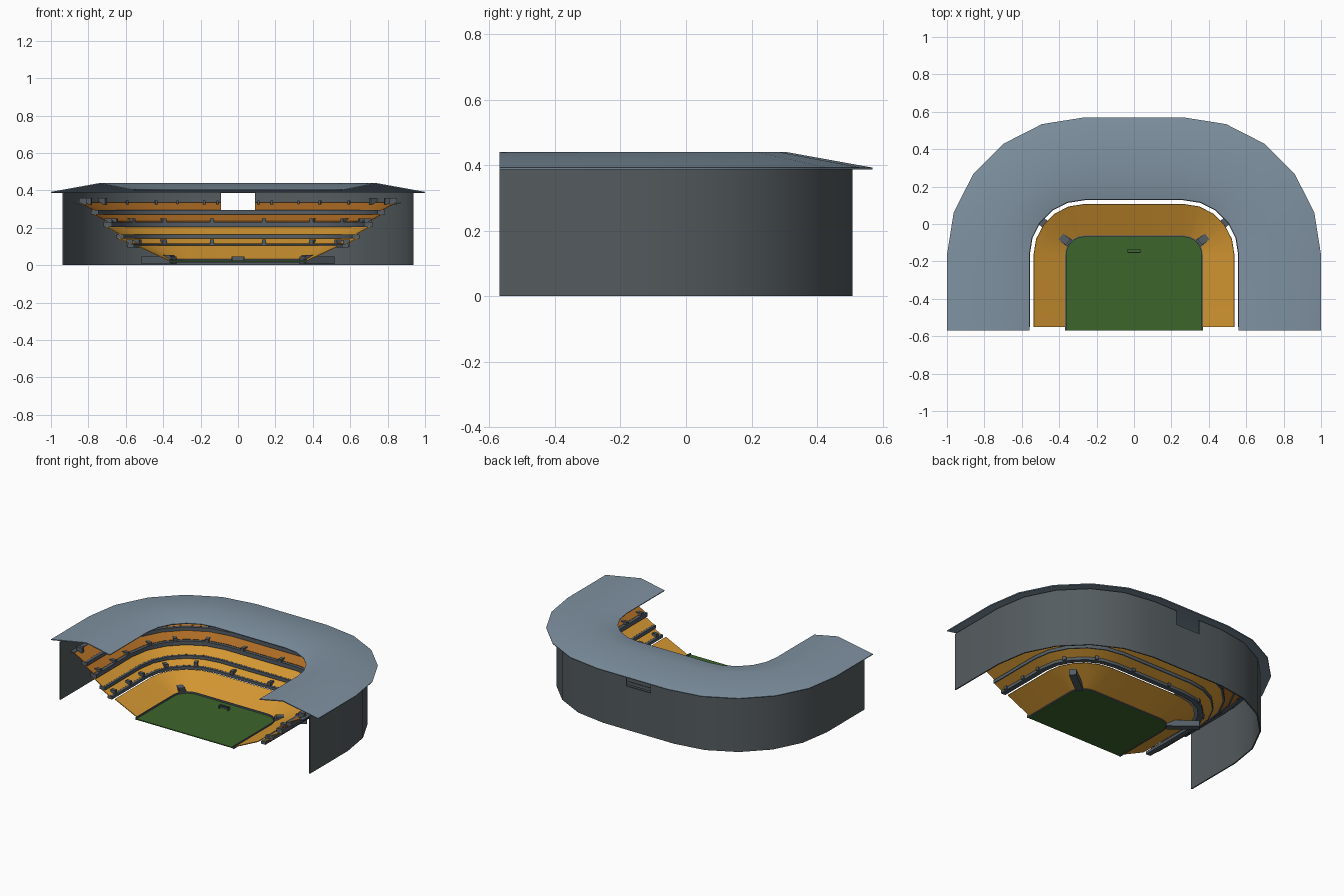
import bpy, bmesh, math
from mathutils import Matrix, Vector

if "Cube" in bpy.data.objects:
    bpy.data.objects.remove(bpy.data.objects["Cube"])

CX, CY, SEG = 0.265, -0.165, 5      # centre of the rounded corners, sides per corner


def material(name, rgb):
    m = bpy.data.materials.new(name)
    m.diffuse_color = (*rgb, 1)
    m.use_nodes = True
    m.node_tree.nodes["Principled BSDF"].inputs["Base Color"].default_value = m.diffuse_color
    return m


WALL = material("wall_grey", (0.090, 0.107, 0.115))
ROOF = material("roof_blue_grey", (0.21, 0.285, 0.355))
SEAT = material("seat_orange", (0.66, 0.31, 0.032))
UPPER = material("upper_seat_orange", (0.42, 0.15, 0.018))
TRIM = material("trim_dark_grey", (0.090, 0.110, 0.130))
GRASS = material("grass_green", (0.045, 0.128, 0.024))


def finish(name, bm, mat, thick=0, smooth=True):
    me = bpy.data.meshes.new(name)
    bm.to_mesh(me)
    bm.free()
    ob = bpy.data.objects.new(name, me)
    bpy.context.collection.objects.link(ob)
    me.materials.append(mat)
    bpy.ops.object.select_all(action='DESELECT')
    ob.select_set(True)
    bpy.context.view_layer.objects.active = ob
    if thick:
        mod = ob.modifiers.new("thickness", 'SOLIDIFY')
        mod.thickness, mod.offset = thick, -1
        bpy.ops.object.modifier_apply(modifier=mod.name)
    if smooth:
        bpy.ops.object.shade_smooth_by_angle(angle=math.radians(30))
    return ob


def u_path(r, y_end):
    """Horseshoe at distance r from the corner centres, with breaks at the rear opening."""
    half = [(CX + r, y_end)]
    for k in range(SEG + 1):
        a = math.pi / 2 * k / SEG
        half.append((CX + r * math.cos(a), CY + r * math.sin(a)))
    half.append((0.09, CY + r))
    return half + [(-x, y) for x, y in reversed(half)]


MID = SEG + 2       # index of the path span across the rear opening


def sweep(name, profile, mat, y_end=-0.55, thick=0, closed=False, gap_rows=()):
    """Sweep a (distance, height) profile round the horseshoe."""
    bm = bmesh.new()
    cols = [[bm.verts.new((x, y, z)) for x, y in u_path(r, y_end)] for r, z in profile]
    n = len(profile)
    for j in range(n if closed else n - 1):
        a, b = cols[j], cols[(j + 1) % n]
        for i in range(len(a) - 1):
            if not (j in gap_rows and i == MID):
                bm.faces.new((a[i], b[i], b[i + 1], a[i + 1]))
    if closed:
        bm.faces.new([c[0] for c in cols])
        bm.faces.new([c[-1] for c in cols])
        bmesh.ops.recalc_face_normals(bm, faces=bm.faces)
    return finish(name, bm, mat, thick)


def slab(name, r0, r1, z0, z1, mat=TRIM, y_end=-0.55):
    return sweep(name, [(r0, z0), (r1, z0), (r1, z1), (r0, z1)], mat, y_end, closed=True)


def add_box(bm, centre, size, turn=0):
    m = Matrix.Translation(Vector(centre)) @ Matrix.Rotation(turn, 4, 'Z') @ Matrix.Diagonal((*size, 1))
    bmesh.ops.create_cube(bm, size=1, matrix=m)


def stations(r, arm_ys, angles, back_xs):
    """Spots (x, y, outward angle) round the horseshoe, both sides."""
    out = [(CX + r, y, 0) for y in arm_ys]
    out += [(CX + r * math.cos(math.radians(a)), CY + r * math.sin(math.radians(a)), math.radians(a))
            for a in angles]
    out += [(x, CY + r, math.pi / 2) for x in back_xs]
    return out + [(-x, y, math.pi - a) for x, y, a in out]


def posts(name, spots, z0, z1, deep, wide, mat=TRIM):
    bm = bmesh.new()
    for x, y, a in spots:
        add_box(bm, (x, y, (z0 + z1) / 2), (deep, wide, z1 - z0), a)
    finish(name, bm, mat, smooth=False)


# outer wall with the rear opening, and the ridged roof
sweep("outer_wall", [(0.673, 0.39), (0.673, 0.295), (0.673, 0.0)], WALL, -0.57, 0.008, gap_rows=(0,))
sweep("roof", [(0.295, 0.405), (0.47, 0.44), (0.735, 0.392)], ROOF, -0.57, 0.006)

# pitch and kerb
bm = bmesh.new()
bm.faces.new([bm.verts.new((x, y, 0.024)) for x, y in u_path(0.1, -0.57)])
finish("pitch", bm, GRASS, 0.006, smooth=False)
slab("pitch_kerb", 0.096, 0.103, 0.015, 0.034, y_end=-0.57)

# seating tiers: inner and outer (distance, height), colour
TIERS = [((0.10, 0.025), (0.27, 0.105), SEAT), ((0.31, 0.115), (0.375, 0.148), SEAT),
         ((0.36, 0.165), (0.44, 0.210), SEAT), ((0.43, 0.235), (0.505, 0.275), UPPER)]
for k, (a, b, mat) in enumerate(TIERS):
    sweep(f"seating_tier_{k + 1}", [a, b], mat, thick=0.005)
sweep("seating_tier_5", [(0.50, 0.295), (0.575, 0.335)], UPPER, thick=0.005, gap_rows=(0,))
sweep("top_walkway", [(0.575, 0.338), (0.605, 0.338)], TRIM, thick=0.008, gap_rows=(0,))

# balcony fronts under each upper tier
slab("balcony_1", 0.292, 0.325, 0.095, 0.114)
slab("balcony_2", 0.345, 0.385, 0.143, 0.164)
slab("balcony_3", 0.410, 0.455, 0.205, 0.232)
slab("balcony_4", 0.480, 0.520, 0.270, 0.294)

# entrance boxes on the balconies, and small posts on the top tier
posts("lower_entrances", stations(0.315, (-0.5, -0.34, -0.2), (30, 65), (0.14,)), 0.10, 0.138, 0.035, 0.022)
posts("upper_entrances", stations(0.430, (-0.5, -0.34, -0.2), (22, 45, 72), (0.14,)), 0.215, 0.25, 0.04, 0.022)
posts("top_posts", stations(0.560, (), (54, 72, 84), (0.11, 0.18)), 0.32, 0.345, 0.012, 0.012)
posts("top_entrances", stations(0.565, (-0.5, -0.35, -0.2), (18, 36), ()), 0.325, 0.36, 0.04, 0.022)

# corner tunnels under the lower tier
posts("corner_tunnels", stations(0.20, (), (38,), ()), 0.005, 0.045, 0.20, 0.045)
posts("tunnel_mouths", stations(0.135, (), (38,), ()), 0.03, 0.055, 0.05, 0.04)

# small goal on the pitch
bm = bmesh.new()
for s in (-1, 1):
    add_box(bm, (s * 0.033, -0.153, 0.034), (0.005, 0.005, 0.022))
    add_box(bm, (s * 0.033, -0.144, 0.043), (0.004, 0.02, 0.004))
add_box(bm, (0, -0.153, 0.045), (0.07, 0.005, 0.005))
add_box(bm, (0, -0.135, 0.034), (0.07, 0.003, 0.02))
finish("goal", bm, TRIM, smooth=False)
